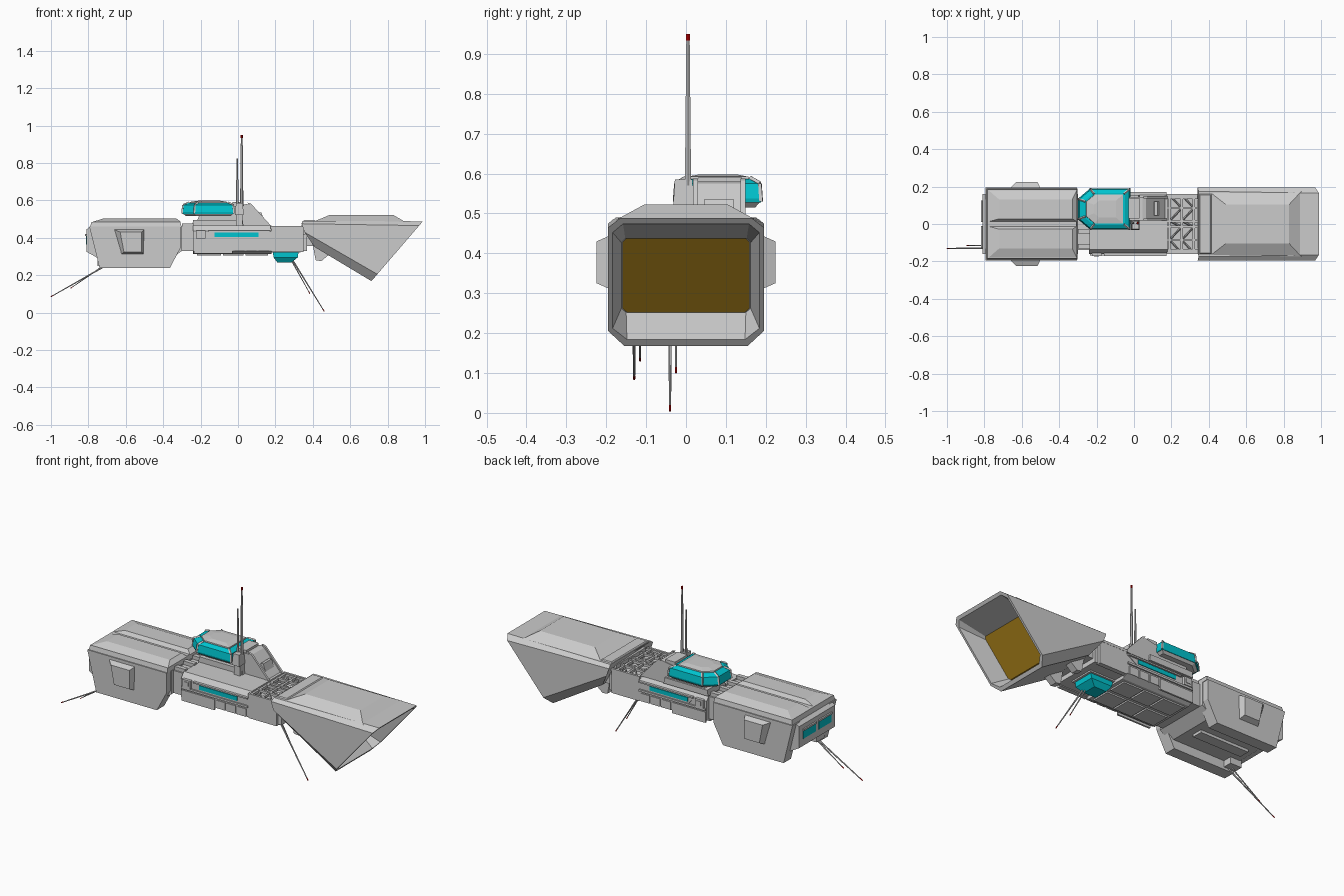
import bpy, bmesh, math
from mathutils import Vector

if "Cube" in bpy.data.objects:
    bpy.data.objects.remove(bpy.data.objects["Cube"])


def paint(name, rgb):
    m = bpy.data.materials.new(name)
    m.diffuse_color = (*rgb, 1)
    m.use_nodes = True
    m.node_tree.nodes["Principled BSDF"].inputs["Base Color"].default_value = m.diffuse_color
    return m


TEAL = paint("teal_glass", (0.0, 0.55, 0.62))
AMBER = paint("amber_glow", (0.40, 0.22, 0.01))
RED = paint("red_tip", (0.6, 0.0, 0.0))


def loft(name, rings, mat=None):
    """Closed solid through rings of equal point counts."""
    bm = bmesh.new()
    vs = [[bm.verts.new(p) for p in r] for r in rings]
    n = len(rings[0])
    for a, b in zip(vs, vs[1:]):
        for i in range(n):
            j = (i + 1) % n
            bm.faces.new((a[i], a[j], b[j], b[i]))
    bm.faces.new(vs[0][::-1])
    bm.faces.new(vs[-1])
    bmesh.ops.recalc_face_normals(bm, faces=bm.faces)
    me = bpy.data.meshes.new(name)
    bm.to_mesh(me)
    bm.free()
    ob = bpy.data.objects.new(name, me)
    bpy.context.collection.objects.link(ob)
    if mat:
        me.materials.append(mat)
    return ob


def prism(name, xz, y0, y1, mat=None, inset=None):
    """Side profile extruded along y; inset gives a second profile for the y1 end."""
    return loft(name, [[(x, y0, z) for x, z in xz], [(x, y1, z) for x, z in (inset or xz)]], mat)


def rect(x0, x1, y0, y1, z):
    return [(x0, y0, z), (x1, y0, z), (x1, y1, z), (x0, y1, z)]


def box(name, x0, x1, y0, y1, z0, z1, mat=None, tx=0, ty=0):
    """Box whose top is narrowed by tx, ty on every side."""
    return loft(name, [rect(x0, x1, y0, y1, z0),
                       rect(x0 + tx, x1 - tx, y0 + ty, y1 - ty, z1)], mat)


def rod(name, a, b, r0, r1=None, mat=None, n=6):
    a, b = Vector(a), Vector(b)
    q = (b - a).to_track_quat('Z', 'Y')
    circ = lambda c, r: [c + q @ Vector((r * math.cos(t), r * math.sin(t), 0))
                         for t in (math.tau * i / n for i in range(n))]
    return loft(name, [circ(a, r0), circ(b, r1 or r0)], mat)


def antenna(name, a, b, r):
    a, b = Vector(a), Vector(b)
    tip = b + (a - b).normalized() * 0.016
    rod(name, a, tip, r, r * 0.55)
    rod(name + "_tip", tip, b, r * 0.6, r * 0.6, RED)


# ---- bow section: core, hanging side slabs, split roof
prism("bow_core", [(-.81, .445), (-.79, .46), (-.30, .46), (-.30, .33), (-.36, .285),
                   (-.74, .285), (-.765, .30), (-.81, .325)], -.16, .16)
box("bow_lip", -.79, -.302, -.19, .19, .458, .485, tx=.006, ty=.006)
for s in (-1, 1):
    prism("bow_side", [(-.81 + .015, .46), (-.74, .237), (-.365, .237), (-.305, .35), (-.305, .46)],
          s * .13, s * .195)
    y0, y1 = sorted((s * .012, s * .182))
    loft("bow_roof", [rect(-.78, -.305, y0, y1, .484),
                      rect(-.72, -.33, *sorted((s * .028, s * .13)), .503)])
    pod = [(-.665, .445), (-.5, .445), (-.505, .31), (-.625, .31)]
    inn = [(-.63, .43), (-.515, .43), (-.515, .325), (-.61, .325)]
    prism("bow_pod", pod, s * .19, s * .224, inset=inn)
    y0, y1 = sorted((s * .012, s * .125))
    box("bow_window", -.813, -.80, y0, y1, .365, .41, TEAL)
    box("bow_window_brow", -.818, -.80, y0, y1, .41, .42)
box("bow_under_rail", -.70, -.40, -.03, .03, .27, .29)
box("bow_antenna_mount", -.75, -.68, -.15, -.08, .25, .29)
antenna("bow_antenna_long", (-.70, -.13, .255), (-1, -.13, .085), .005)
antenna("bow_antenna_short", (-.72, -.115, .25), (-.895, -.115, .13), .004)

# ---- neck between bow and middle hull
box("neck", -.31, -.23, -.14, .14, .33, .455)
for y in (-.12, -.04, .04, .12):
    box("neck_strut", -.30, -.235, y - .012, y + .012, .45, .475)

# ---- middle hull
half = [(.13, .312), (.16, .33), (.16, .435), (.135, .465)]
sect = half + [(-y, z) for y, z in reversed(half)]
loft("middle_hull", [[(x, y, z) for y, z in sect] for x in (-.24, .18)])
for x0, x1 in ((-.22, -.09), (-.08, .03), (.04, .16)):
    for s in (-1, 1):
        y0, y1 = sorted((s * .012, s * .115))
        box("belly_panel", x0, x1, y0, y1, .304, .314)
for s in (-1, 1):
    w = lambda *a: sorted(s * v for v in a)
    prism("side_brow", [(-.16, .432), (.175, .432), (.175, .44), (-.16, .44)], s * .15, s * .17)
    prism("side_window_frame", [(-.16, .43), (.17, .43), (.115, .395), (-.13, .395)],
          s * .155, s * .163)
    box("side_window", -.125, .11, *w(.155, .167), .405, .428, TEAL)
    box("side_sill", -.235, .175, *w(.155, .168), .383, .394)
    box("side_hatch", -.225, -.175, *w(.155, .172), .395, .44)
    box("side_hatch_inner", -.213, -.187, *w(.17, .175), .407, .43)
    box("lower_plate", -.235, -.03, *w(.155, .165), .315, .375)
    for x in (-.02, .045, .11):
        box("lower_panel", x, x + .055, *w(.155, .165), .33, .374)

# ---- bridge tower
box("tower_base", -.245, .03, 0, .155, .462, .495, tx=.005)
prism("tower", [(-.22, .49), (-.20, .535), (.045, .58), (.065, .575), (.17, .46), (-.22, .46)],
      .02, .145)
for y in (.018, .137):
    prism("tower_slope_rail", [(.05, .588), (.07, .582), (.18, .46), (.16, .46)], y, y + .012)
box("tower_slope_step", .085, .15, .045, .12, .46, .535, tx=.025)

# ---- bridge head: glass ring with grey plates and frames
plan = [(-.02, -.03), (-.02, .19), (-.235, .19), (-.30, .135), (-.30, .025), (-.235, -.03)]
C = Vector((-.15, .08))


def slab(k, z):
    return [(C.x + (x - C.x) * k, C.y + (y - C.y) * k, z) for x, y in plan]


loft("bridge_floor", [slab(.85, .515), slab(.97, .53)])
loft("bridge_glass", [slab(.98, .528), slab(1, .538), slab(.95, .575), slab(.78, .586)], TEAL)
loft("bridge_roof", [slab(.72, .58), slab(.70, .592), slab(.42, .598)])
for a, b, c in zip(slab(.985, .53), slab(.955, .575), slab(.74, .588)):
    rod("bridge_frame", a, b, .006, n=4)
    rod("bridge_roof_frame", b, c, .006, n=4)
box("bridge_back", -.03, .03, .03, .14, .50, .59)

# ---- mast
box("mast_base", -.015, .03, -.032, .02, .522, .585, tx=.004, ty=.004)
box("mast_foot", -.01, .025, -.02, .03, .46, .53)
antenna("mast_long", (.02, .005, .57), (.02, .005, .95), .009)
rod("mast_short", (-.004, .005, .57), (-.004, .005, .825), .007, .004)

# ---- truss link
box("link_core", .17, .37, -.145, .145, .33, .42)
for s in (-1, 1):
    y0, y1 = sorted((s * .135, s * .16))
    box("link_side", .178, .35, y0, y1, .325, .455)
rows = (-.155, -.085, -.015, .015, .085, .155)
for y in rows:
    box("truss_rail", .175, .35, y - .006, y + .006, .448, .462)
for x in (.19, .255, .32):
    box("truss_cross", x - .006, x + .006, -.16, .16, .446, .46)
for i, (y0, y1) in enumerate(zip(rows, rows[1:])):
    for x0, x1 in ((.19, .255), (.255, .32)):
        a, b = (y0, y1) if i % 2 else (y1, y0)
        rod("truss_brace", (x0, a, .45), (x1, b, .45), .005, n=4)

# ---- belly turret and lower antennas
lower = [rect(.185, .325, -.06, .06, .335), rect(.19, .32, -.06, .06, .295),
         rect(.21, .285, -.04, .04, .268)]
loft("belly_glass", lower, TEAL)
box("belly_collar", .175, .335, -.07, .07, .322, .335)
antenna("belly_antenna_long", (.28, -.04, .30), (.462, -.04, .005), .005)
antenna("belly_antenna_short", (.285, -.025, .28), (.385, -.025, .10), .004)

# ---- engine scoop with slanted mouth
rim_x = lambda z: .715 + (z - .17) * .86


def mirror(pts):
    return pts + [(x, -y, z) for x, y, z in reversed(pts)]


outer = [(.155, .168), (.195, .205), (.195, .465), (.165, .488)]
inner = [(.148, .184), (.184, .212), (.184, .452), (.158, .474)]
glow = [(.150, .252), (.162, .262), (.162, .427), (.152, .437)]
loft("engine_scoop", [
    mirror([(.41, .15, .35), (.355, .195, .43), (.34, .195, .475), (.345, .175, .49)]),
    mirror([(rim_x(z), y, z) for y, z in outer]),
    mirror([(rim_x(z), y, z) for y, z in inner]),
    mirror([(rim_x(z) - .135, y, z) for y, z in glow])])
loft("engine_glow", [mirror([(rim_x(z) - d, y * .985, z) for y, z in glow])
                     for d in (.136, .128)], AMBER)
loft("engine_hump", [rect(.40, .895, -.175, .175, .484), rect(.49, .83, -.105, .105, .522)])
box("engine_lip", .343, .42, -.165, .165, .484, .495, tx=.01, ty=.01)
for s in (-1, 1):
    prism("engine_bracket", [(.40, .36), (.415, .28), (.445, .275), (.50, .32), (.50, .36)],
          s * .06, s * .10)
box("engine_bulkhead", .34, .44, -.13, .13, .355, .47)
